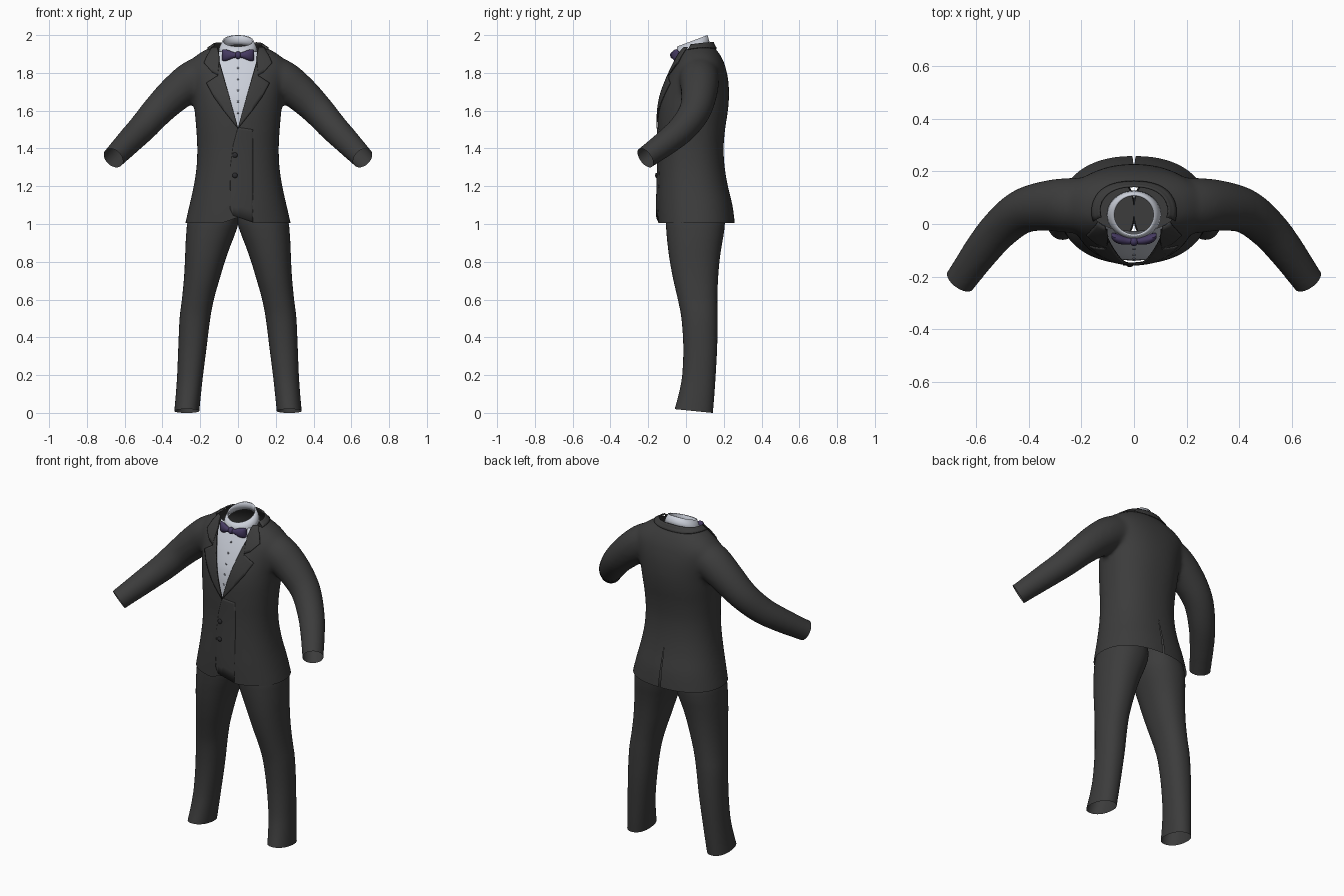
import bpy, bmesh, math
from mathutils import Vector
from mathutils.bvhtree import BVHTree

if "Cube" in bpy.data.objects:
    bpy.data.objects.remove(bpy.data.objects["Cube"])


def material(name, rgb):
    m = bpy.data.materials.new(name)
    m.diffuse_color = (*rgb, 1)
    m.use_nodes = True
    m.node_tree.nodes["Principled BSDF"].inputs["Base Color"].default_value = m.diffuse_color
    return m


CLOTH = material("charcoal cloth", (0.045, 0.045, 0.045))
SHIRT = material("pale shirt", (0.6, 0.63, 0.7))
BOW = material("purple satin", (0.06, 0.042, 0.12))
BUTTON = material("dark button", (0.025, 0.025, 0.028))
STUD = material("grey stud", (0.22, 0.23, 0.27))


def make(name, bm, mat, thick=0, angle=40):
    me = bpy.data.meshes.new(name)
    bm.to_mesh(me)
    bm.free()
    ob = bpy.data.objects.new(name, me)
    bpy.context.collection.objects.link(ob)
    me.materials.append(mat)
    bpy.ops.object.select_all(action='DESELECT')
    ob.select_set(True)
    bpy.context.view_layer.objects.active = ob
    bpy.ops.object.shade_smooth_by_angle(angle=math.radians(angle))
    if thick:
        s = ob.modifiers.new("thickness", 'SOLIDIFY')
        s.thickness = thick
        s.offset = -1
    return ob


def spline(rows, n=4):
    """Catmull-Rom through rows of numbers."""
    out = []
    for i in range(len(rows) - 1):
        q = [rows[max(0, min(len(rows) - 1, i + k))] for k in (-1, 0, 1, 2)]
        for s in range(n):
            t = s / n
            out.append([0.5 * (2 * b + (c - a) * t + (2 * a - 5 * b + 4 * c - d) * t * t
                               + (3 * b - a - 3 * c + d) * t ** 3) for a, b, c, d in zip(*q)])
    return out + [list(rows[-1])]


def ring(z, x0, x1, y0, y1, tilt=0, p=2.25, n=48):
    """Superellipse section, tilted along y."""
    cx, cy, pts = (x0 + x1) / 2, (y0 + y1) / 2, []
    for i in range(n):
        a = 2 * math.pi * i / n
        c, s = math.cos(a), math.sin(a)
        y = (y1 - y0) / 2 * math.copysign(abs(s) ** (2 / p), s)
        pts.append(Vector((cx + (x1 - x0) / 2 * math.copysign(abs(c) ** (2 / p), c), cy + y, z + tilt * y)))
    return pts


def loft(bm, rings, caps=(True, True)):
    vs = [[bm.verts.new(p) for p in r] for r in rings]
    n = len(vs[0])
    fs = [bm.faces.new((a[i], a[(i + 1) % n], b[(i + 1) % n], b[i]))
          for a, b in zip(vs, vs[1:]) for i in range(n)]
    fs += [bm.faces.new(r) for r, c in zip((vs[0], vs[-1]), caps) if c]
    bmesh.ops.recalc_face_normals(bm, faces=fs)


# Jacket body: torso and sleeves fused into one smooth skin
torso = [(.92, .293, -.15, .265), (1.0, .28, -.152, .259), (1.1, .257, -.154, .246), (1.2, .235, -.152, .222),
         (1.3, .22, -.149, .205), (1.4, .216, -.147, .199), (1.5, .221, -.149, .207), (1.6, .23, -.147, .222),
         (1.68, .238, -.135, .228), (1.76, .255, -.108, .224), (1.82, .27, -.082, .212), (1.86, .256, -.062, .199),
         (1.9, .21, -.042, .178), (1.93, .158, -.03, .155), (1.955, .12, -.022, .14), (2.02, .105, -.02, .13)]
arm = [(.1, .07, 1.81, .1), (.22, .07, 1.77, .106), (.32, .07, 1.7, .097), (.42, .05, 1.605, .085),
       (.5, -.01, 1.515, .077), (.57, -.09, 1.443, .07), (.66, -.215, 1.35, .06), (.72, -.3, 1.29, .058)]
bm = bmesh.new()
loft(bm, [ring(z, -w, w, a, b) for z, w, a, b in spline(torso)])
path = spline(arm)
for side in (1, -1):
    rings = []
    for i, q in enumerate(path):
        a, b = path[max(i - 1, 0)], path[min(i + 1, len(path) - 1)]
        t = (Vector(b[:3]) - Vector(a[:3])).normalized()
        u = t.cross(Vector((0, 1, 0))).normalized()
        v = t.cross(u)
        rings.append([Vector(((p := Vector(q[:3]) + q[3] * (u * math.cos(k * math.pi / 16)
                     + v * math.sin(k * math.pi / 16))).x * side, p.y, p.z)) for k in range(32)])
    loft(bm, rings)
jacket = make("jacket", bm, CLOTH)
m = jacket.modifiers.new("fuse", 'REMESH')
m.mode, m.voxel_size = 'VOXEL', 0.012
m = jacket.modifiers.new("relax", 'SMOOTH')
m.factor, m.iterations = 0.5, 10
skin = bmesh.new()
ev = jacket.evaluated_get(bpy.context.evaluated_depsgraph_get())
skin.from_mesh(ev.to_mesh())
bpy.data.objects.remove(jacket)
skin.normal_update()
bvh = BVHTree.FromBMesh(skin)


def cut(bm, co, no, where):
    fs = [f for f in bm.faces if where(f.calc_center_median())]
    es, vs = {e for f in fs for e in f.edges}, {v for f in fs for v in f.verts}
    bmesh.ops.bisect_plane(bm, geom=fs + list(es) + list(vs), plane_co=co, plane_no=no, dist=1e-5)


def drop(bm, where):
    bmesh.ops.delete(bm, geom=[f for f in bm.faces if where(f.calc_center_median())], context='FACES')


def neck(c):
    return (c.z - 1.958) - .25 * (c.y - .135)


def cuff(c):
    return (Vector((abs(c.x), c.y, c.z)) - Vector((.66, -.215, 1.35))).dot(Vector((.505, -.7, -.505)))


bm = skin
cut(bm, (0, .135, 1.958), (0, -.25, 1), lambda c: c.z > 1.85)
drop(bm, lambda c: c.z > 1.85 and neck(c) > 0)

# Shirt front: the chest skin moved slightly inward
shirt = bm.copy()
drop(shirt, lambda c: not (abs(c.x) < .125 and c.y < .04 and c.z > 1.44))
shirt.normal_update()
for v, n in [(v, v.normal.copy()) for v in shirt.verts]:
    v.co -= n * 0.01
make("shirt_front", shirt, SHIRT)

# Jacket openings: hem, cuffs, neckline V, rounded front corners, back vent
cut(bm, (0, 0, 1.005), (0, 0, 1), lambda c: c.z < 1.1)
drop(bm, lambda c: c.z < 1.005)
for s in (1, -1):
    cut(bm, (.66 * s, -.215, 1.35), (.505 * s, -.7, -.505), lambda c: c.x * s > .5)
    cut(bm, (0, 0, 1.51), (.36 * s, 0, -.1), lambda c: c.y < .05 and abs(c.x) < .2 and c.z > 1.45)
    cut(bm, (.1 * s, 0, 0), (1, 0, 0), lambda c: c.y < .05 and c.z > 1.8)
    cut(bm, (0, 0, 1.035), (.35 * s, 0, 1), lambda c: c.y < 0 and abs(c.x) < .15 and c.z < 1.1)
    cut(bm, (0, 0, 1.25), (.25 * s, 0, .007), lambda c: c.y > .1 and abs(c.x) < .05 and c.z < 1.3)
drop(bm, lambda c: abs(c.x) > .5 and cuff(c) > 0)
drop(bm, lambda c: c.y < .04 and c.z > 1.5 and abs(c.x) < min(.1, (c.z - 1.51) / 3.6))
drop(bm, lambda c: c.y < 0 and abs(c.x) < .15 and c.z < 1.035 - .35 * abs(c.x))
drop(bm, lambda c: c.y > .1 and c.z < 1.25 and abs(c.x) < (1.25 - c.z) * .028)
make("jacket", bm, CLOTH)


def front(x, z, off=0):
    """Point on the front of the jacket skin."""
    p, n = bvh.ray_cast(Vector((x, -1, z)), Vector((0, 1, 0)))[:2]
    if p is None or p.y > .1:
        p, n = bvh.find_nearest(Vector((x, 0, z)))[:2]
    return p + n * off


def plate(name, outline, mat, off, fade=None):
    """Thin panel draped over the front of the jacket."""
    b = bmesh.new()
    b.faces.new([b.verts.new((x, 0, z)) for x, z in outline])
    bmesh.ops.triangulate(b, faces=b.faces[:])
    bmesh.ops.subdivide_edges(b, edges=b.edges[:], cuts=7, use_grid_fill=True)
    for v in b.verts:
        k = max(-.002, off * min(1, (fade - v.co.x) / fade)) if fade else off
        v.co = front(v.co.x, v.co.z, k)
    b.normal_update()
    bmesh.ops.reverse_faces(b, faces=[f for f in b.faces if f.normal.y > 0])
    return make(name, b, mat, 0.006)


# Lapels, upper collar and front overlap
lapel = [(0, 1.505), (.075, 1.60), (.125, 1.67), (.165, 1.745), (.105, 1.785), (.097, 1.85), (.05, 1.69)]
collar = [(.105, 1.787), (.135, 1.802), (.178, 1.85), (.16, 1.89), (.135, 1.93), (.108, 1.932), (.097, 1.88)]
for s, side in ((1, "left"), (-1, "right")):
    plate(side + "_lapel", [(x * s, z) for x, z in lapel], CLOTH, .008)
    plate(side + "_collar", [(x * s, z) for x, z in collar], CLOTH, .009)
plate("front_overlap", [(0, 1.512), (-.025, 1.42), (-.04, 1.3), (-.042, 1.08), (-.025, 1.045), (0, 1.037),
                        (.08, 1.01), (.08, 1.5)], CLOTH, .005, .08)

# Back collar band around the neck
bm = bmesh.new()
rows = []
for j in range(4):
    row = []
    for i in range(33):
        a = math.radians(-15 + 210 * i / 32)
        k = 1 + .09 * j
        y = .055 + .09 * k * math.sin(a)
        p, n = bvh.find_nearest(Vector((.115 * k * math.cos(a), y, 1.962 + .25 * (y - .135) - .012 * j)))[:2]
        row.append(bm.verts.new(p + n * .008))
    rows.append(row)
for a, b in zip(rows, rows[1:]):
    for i in range(32):
        bm.faces.new((a[i], b[i], b[i + 1], a[i + 1]))
make("back_collar", bm, CLOTH, 0.007)

# Shirt collar band, tilted down to the front
bm = bmesh.new()
loft(bm, [ring(z, -w, w, a, b, .375, 2) for z, w, a, b in
          [(1.915, .104, -.056, .128), (1.935, .098, -.055, .123), (1.97, .081, -.046, .114)]], (False, False))
make("shirt_collar", bm, SHIRT, 0.008)

# Bow tie: two flared wings and a knot
bm = bmesh.new()
for s in (1, -1):
    loft(bm, [[Vector((x * s, y + hy * math.cos(k * math.pi / 8), 1.894 + hz * math.sin(k * math.pi / 8)))
               for k in range(16)] for x, y, hy, hz in
              spline([(.0, -.064, .01, .012), (.025, -.064, .014, .016), (.055, -.058, .018, .028),
                      (.076, -.05, .016, .031), (.086, -.044, .008, .026)])])
make("bow_wings", bm, BOW)
bm = bmesh.new()
bmesh.ops.create_uvsphere(bm, u_segments=20, v_segments=12, radius=1)
for v in bm.verts:
    v.co = Vector((v.co.x * .017, -.066 + v.co.y * .018, 1.894 + v.co.z * .02))
make("bow_knot", bm, BOW)


# Buttons and shirt studs
def dots(name, x, heights, radius, off, mat):
    b = bmesh.new()
    for z in heights:
        c = front(x, z, off)
        r = bmesh.ops.create_uvsphere(b, u_segments=16, v_segments=10, radius=radius)
        for v in r["verts"]:
            v.co = Vector((v.co.x, v.co.y * .5, v.co.z)) + c
    make(name, b, mat)


dots("jacket_buttons", -.016, (1.365, 1.257), .014, .007, BUTTON)
dots("shirt_studs", 0, (1.83, 1.77, 1.71, 1.65, 1.59), .006, -.009, STUD)

# Trouser legs
leg = [(1.12, .0, .23, -.09, .19, 0), (1.02, -.004, .265, -.105, .205, 0), (.95, .015, .274, -.103, .2, 0),
       (.88, .042, .278, -.096, .188, 0), (.8, .07, .281, -.085, .177, 0), (.7, .1, .287, -.066, .169, 0),
       (.6, .128, .297, -.043, .166, 0), (.5, .147, .309, -.024, .167, 0), (.35, .166, .316, -.014, .165, 0),
       (.2, .185, .322, -.02, .157, 0), (.1, .196, .329, -.037, .15, -.05), (.01, .205, .337, -.06, .142, -.1)]
for s, side in ((1, "left"), (-1, "right")):
    bm = bmesh.new()
    loft(bm, [[Vector((p.x * s, p.y, p.z)) for p in ring(*r, 2.2)] for r in spline(leg)], (True, False))
    make(side + "_trouser_leg", bm, CLOTH)
